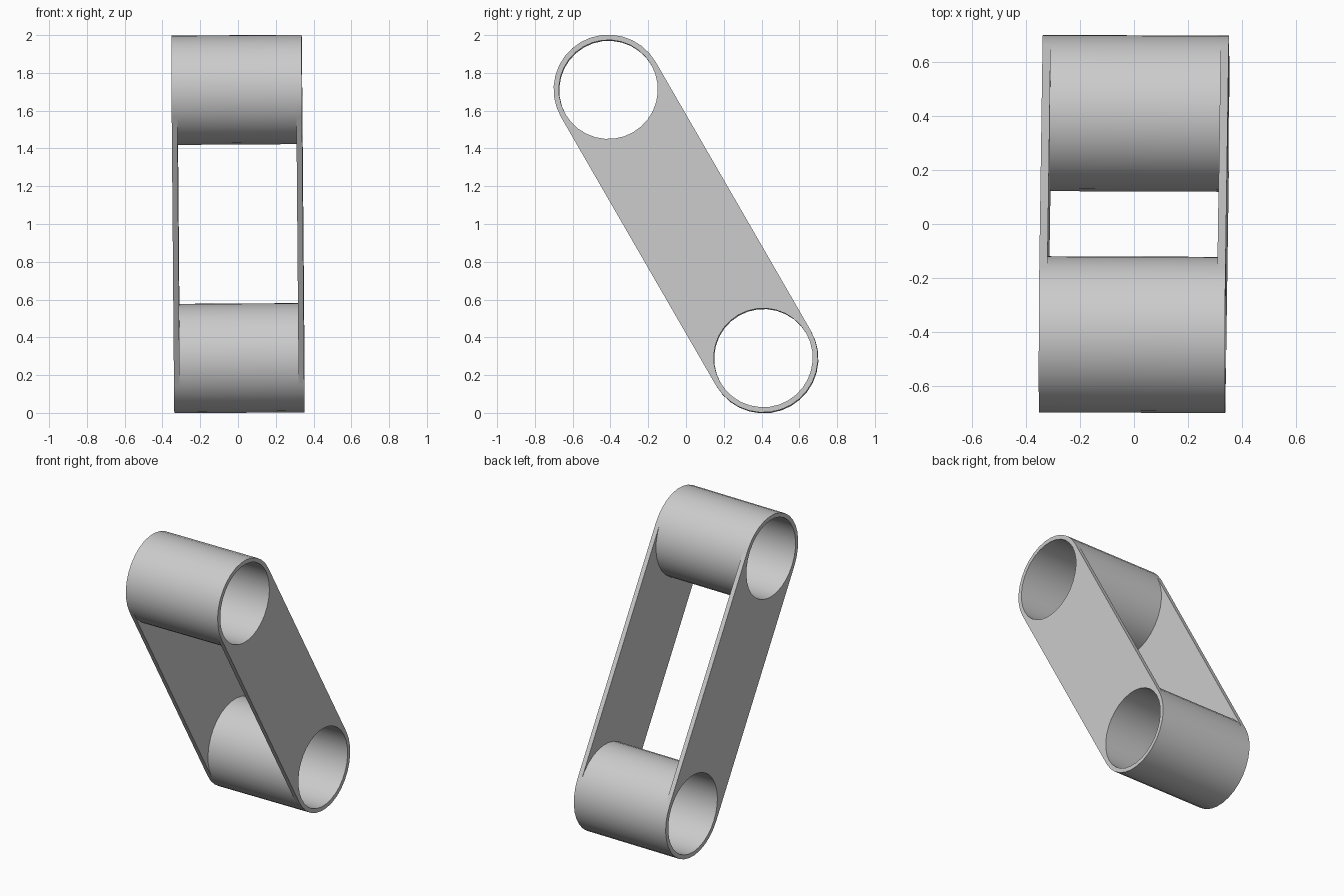
import bpy, bmesh, math
from mathutils import Matrix, Vector

cube = bpy.data.objects.get("Cube")
if cube:
    bpy.data.objects.remove(cube, do_unlink=True)

SIDES = 32
OUTER, INNER = 0.29, 0.262     # tube radii
REACH = 0.82                   # tube centre distance from the middle
HALF_WIDTH, PLATE = 0.345, 0.03

# Lean of the whole link
POSE = (Matrix.Translation((0, 0, 1)) @ Matrix.Rotation(math.radians(30), 4, "X")
        @ Matrix.Rotation(-0.0073, 4, "Y"))

grey = bpy.data.materials.new("light_grey")
grey.use_nodes = True
colour = (0.6, 0.6, 0.6, 1)
grey.diffuse_color = colour
grey.node_tree.nodes["Principled BSDF"].inputs["Base Color"].default_value = colour


def arc(radius, centre, start, steps):
    """Points (y, z) on a circle, starting at the given side index."""
    angles = [2 * math.pi * (start + i) / SIDES for i in range(steps)]
    return [(radius * math.cos(a), centre + radius * math.sin(a)) for a in angles]


def finish(name, bm):
    bmesh.ops.recalc_face_normals(bm, faces=bm.faces)
    bm.transform(POSE)
    mesh = bpy.data.meshes.new(name)
    bm.to_mesh(mesh)
    bm.free()
    mesh.materials.append(grey)
    obj = bpy.data.objects.new(name, mesh)
    bpy.context.collection.objects.link(obj)
    bpy.ops.object.select_all(action="DESELECT")
    obj.select_set(True)
    bpy.context.view_layer.objects.active = obj
    bpy.ops.object.shade_smooth_by_angle(angle=math.radians(30))


def tube(name, centre):
    bm = bmesh.new()
    rings = [[bm.verts.new((x, y, z)) for y, z in arc(r, centre, 0, SIDES)]
             for x, r in ((-HALF_WIDTH, OUTER), (HALF_WIDTH, OUTER),
                          (HALF_WIDTH, INNER), (-HALF_WIDTH, INNER))]
    for k in range(4):
        a, b = rings[k], rings[(k + 1) % 4]
        for i in range(SIDES):
            j = (i + 1) % SIDES
            bm.faces.new((a[i], a[j], b[j], b[i]))
    finish(name, bm)


def side_plate(name, x):
    # Outline hugs the facing halves of both tubes
    half = SIDES // 2
    outline = arc(OUTER, REACH, half, half + 1) + arc(OUTER, -REACH, 0, half + 1)
    bm = bmesh.new()
    face = bm.faces.new([bm.verts.new((x, y, z)) for y, z in outline])
    result = bmesh.ops.extrude_face_region(bm, geom=[face], use_keep_orig=True)
    moved = [v for v in result["geom"] if isinstance(v, bmesh.types.BMVert)]
    bmesh.ops.translate(bm, verts=moved, vec=Vector((PLATE, 0, 0)))
    # Triangulate the concave caps so they fill cleanly
    caps = [f for f in bm.faces if len(f.verts) > 4]
    bmesh.ops.triangulate(bm, faces=caps)
    finish(name, bm)


tube("upper_tube", REACH)
tube("lower_tube", -REACH)
side_plate("left_plate", HALF_WIDTH - PLATE)
side_plate("right_plate", -HALF_WIDTH)
